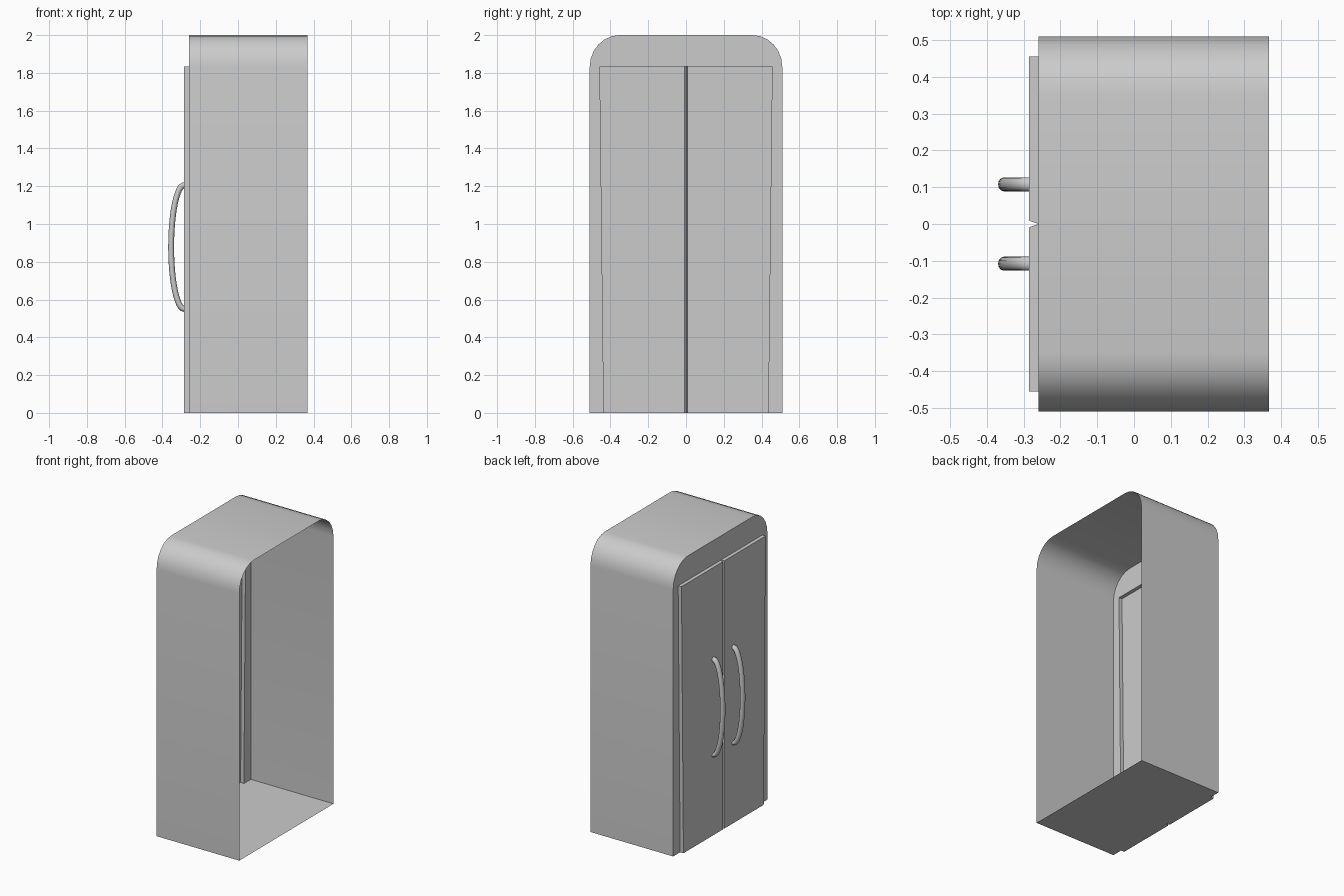
import bpy, bmesh, math

if "Cube" in bpy.data.objects:
    bpy.data.objects.remove(bpy.data.objects["Cube"])

FRONT, BACK, DOOR = -0.26, 0.367, -0.285      # x planes
HALF_W, HEIGHT = 0.51, 2.0
DOOR_TOP, DOOR_Y_TOP, DOOR_Y_BOT = 1.835, 0.456, 0.435
GROOVE = 0.009


def finish(name, bm, angle=35):
    bmesh.ops.recalc_face_normals(bm, faces=bm.faces)
    mesh = bpy.data.meshes.new(name)
    bm.to_mesh(mesh)
    bm.free()
    obj = bpy.data.objects.new(name, mesh)
    bpy.context.collection.objects.link(obj)
    bpy.ops.object.select_all(action='DESELECT')
    obj.select_set(True)
    bpy.context.view_layer.objects.active = obj
    bpy.ops.object.shade_smooth_by_angle(angle=math.radians(angle))
    return obj


def make_shell():
    # Round-topped profile, open at the back, with a doorway cut in the front
    rx, rz, n = 0.158, 0.17, 6
    arc = [(HALF_W - rx + rx * math.cos(i / n * math.pi / 2),
            HEIGHT - rz + rz * math.sin(i / n * math.pi / 2)) for i in range(n + 1)]
    profile = [(HALF_W, 0)] + arc + [(-y, z) for y, z in reversed(arc)] + [(-HALF_W, 0)]
    bm = bmesh.new()
    f = [bm.verts.new((FRONT, y, z)) for y, z in profile]
    b = [bm.verts.new((BACK, y, z)) for y, z in profile]
    for i in range(len(profile) - 1):
        bm.faces.new((f[i], f[i + 1], b[i + 1], b[i]))
    door = [bm.verts.new((FRONT, y, z)) for y, z in (
        (-DOOR_Y_BOT, 0), (-DOOR_Y_TOP, DOOR_TOP),
        (DOOR_Y_TOP, DOOR_TOP), (DOOR_Y_BOT, 0))]
    bm.faces.new(f + door)                                 # front surround
    bm.faces.new((b[0], f[0], door[3], door[0], f[-1], b[-1]))  # floor
    finish("cabinet_shell", bm)


def make_door(name, side):
    # Hollow door panel, slightly tapered, bevelled towards the centre groove
    def ring(outer, z):
        section = ((FRONT, outer), (DOOR, outer), (DOOR, GROOVE), (FRONT, 0))
        return [bm.verts.new((x, side * y, z)) for x, y in section]
    bm = bmesh.new()
    low, high = ring(DOOR_Y_BOT, 0), ring(DOOR_Y_TOP, DOOR_TOP)
    for i in range(3):
        bm.faces.new((low[i], low[i + 1], high[i + 1], high[i]))
    bm.faces.new(low)
    bm.faces.new(high)
    finish(name, bm)


def make_handle(name, y0):
    # Bowed tube with an oval section
    bm = bmesh.new()
    depth, half, mid, steps, sides = 0.069, 0.328, 0.878, 24, 12
    rings = []
    for i in range(steps + 1):
        t = math.pi * i / steps
        x, z = DOOR - depth * math.sin(t), mid + half * math.cos(t)
        nx, nz = -half * math.sin(t), depth * math.cos(t)
        length = math.hypot(nx, nz)
        nx, nz = nx / length, nz / length
        ring = []
        for j in range(sides):
            a = 2 * math.pi * j / sides
            c = 0.0155 * math.cos(a)
            ring.append(bm.verts.new((x + nx * c, y0 + 0.019 * math.sin(a), z + nz * c)))
        rings.append(ring)
    for r, s in zip(rings, rings[1:]):
        for j in range(sides):
            k = (j + 1) % sides
            bm.faces.new((r[j], r[k], s[k], s[j]))
    finish(name, bm, 60)


make_shell()
for label, side in (("left", 1), ("right", -1)):
    make_door(label + "_door", side)
    make_handle(label + "_handle", side * 0.108)
